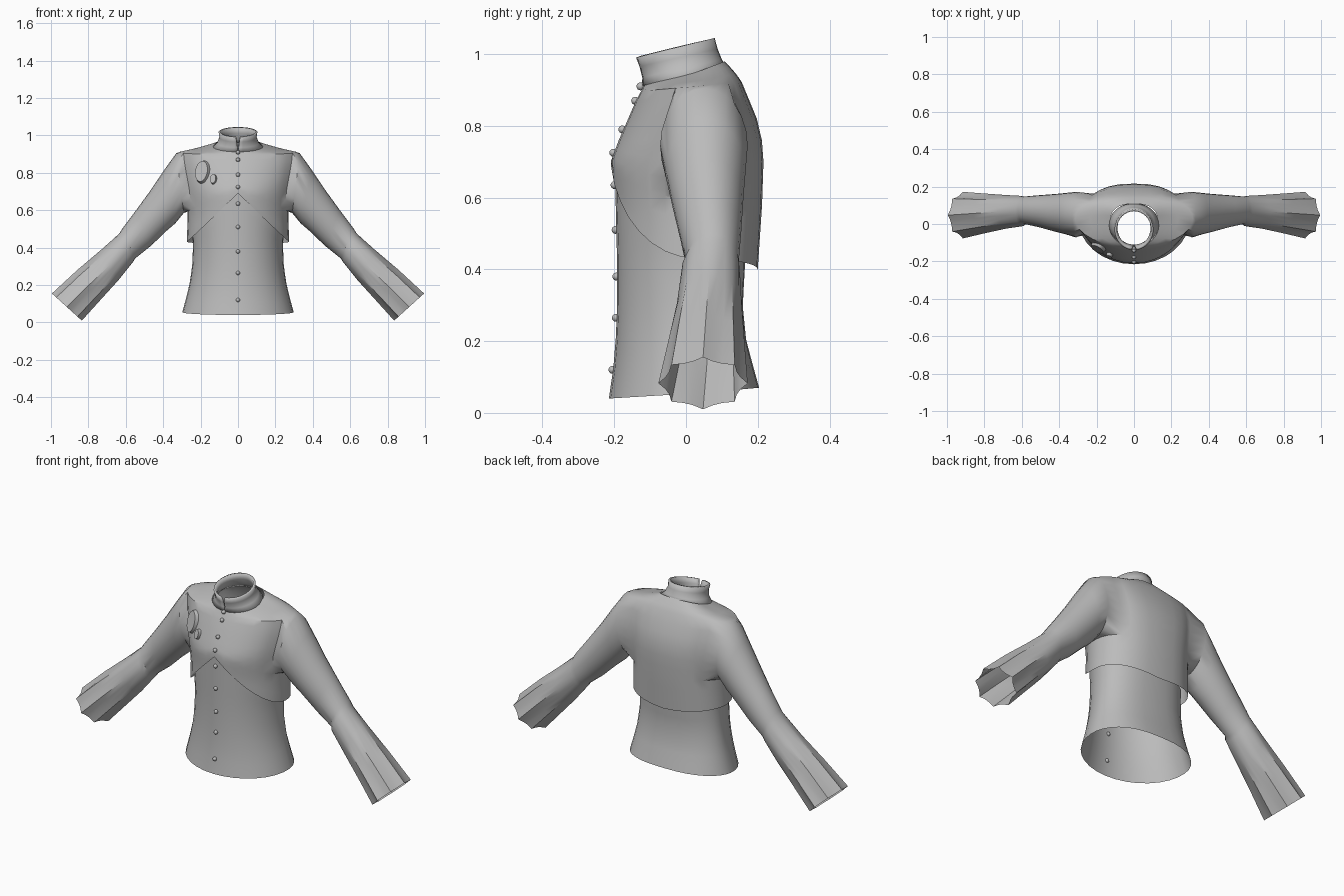
import bpy, bmesh, math
from mathutils import Vector

if "Cube" in bpy.data.objects:
    bpy.data.objects.remove(bpy.data.objects["Cube"])

cloth = bpy.data.materials.new("grey_cloth")
cloth.use_nodes = True
GREY = (0.5, 0.5, 0.5, 1)
cloth.diffuse_color = GREY
cloth.node_tree.nodes["Principled BSDF"].inputs["Base Color"].default_value = GREY

# Body profiles: height, half width, front y, back y
JACKET = [(.40, .275, -.195, .20), (.58, .268, -.20, .212), (.70, .28, -.21, .216),
          (.78, .295, -.18, .21), (.85, .31, -.147, .188), (.91, .315, -.125, .155),
          (.93, .21, -.12, .135), (.95, .125, -.115, .108)]
SHIRT = [(.04, .302, -.215, .212), (.12, .28, -.203, .19), (.20, .26, -.196, .168),
         (.30, .245, -.192, .158), (.42, .24, -.192, .165), (.75, .265, -.20, .18)]
HALF = 16
MID_Y = .03


def sample(profile, z):
    if z <= profile[0][0]:
        return profile[0][1:]
    for lo, hi in zip(profile, profile[1:]):
        if z <= hi[0]:
            f = (z - lo[0]) / (hi[0] - lo[0])
            return [a + (b - a) * f for a, b in zip(lo[1:], hi[1:])]
    return profile[-1][1:]


def body_point(profile, t, z):
    a, front, back = sample(profile, z)
    s, c = abs(math.sin(t)), math.cos(t)
    if s < 1e-6:
        s = 0
    x = a * s ** (1 if c > 0 else .78)
    y = MID_Y + (front - MID_Y) * c if c > 0 else MID_Y - (back - MID_Y) * c
    return Vector((x, y, z))


def hem(t):
    s = abs(math.sin(t))
    return .69 - .26 * s if math.cos(t) > 0 else .40 + .03 * s


def link_rows(bm, rows, closed=False, skip=lambda r, c: False):
    for r in range(len(rows) - 1):
        n = len(rows[r])
        for c in range(n if closed else n - 1):
            if not skip(r, c):
                d = (c + 1) % n
                bm.faces.new((rows[r][c], rows[r][d], rows[r + 1][d], rows[r + 1][c]))


def finish(bm, name, mirror=False, angle=40):
    bmesh.ops.recalc_face_normals(bm, faces=bm.faces)
    mesh = bpy.data.meshes.new(name)
    bm.to_mesh(mesh)
    bm.free()
    ob = bpy.data.objects.new(name, mesh)
    bpy.context.collection.objects.link(ob)
    mesh.materials.append(cloth)
    if mirror:
        ob.modifiers.new("Mirror", 'MIRROR')
    bpy.ops.object.select_all(action='DESELECT')
    ob.select_set(True)
    bpy.context.view_layer.objects.active = ob
    bpy.ops.object.shade_smooth_by_angle(angle=math.radians(angle))
    return ob


angles = [math.pi * i / HALF for i in range(HALF + 1)]

# Cropped jacket with an armhole left open for the sleeve
bm = bmesh.new()
heights = [.40, .46, .52, .58, .64, .70, .76, .82, .87, .91, .925, .94, .95]
rows = []
for z in heights:
    row = []
    for t in angles:
        h = z
        if z < .76:
            h = hem(t) + (z - .40) / .36 * (.76 - hem(t))
        p = body_point(JACKET, t, h)
        if z > .88:
            p.z -= .03 * math.cos(t) * (z - .88) / .07
        row.append(bm.verts.new(p))
    rows.append(row)
C0, C1, R0, R1 = 6, 12, 3, 9
link_rows(bm, rows, skip=lambda r, c: R0 <= r < R1 and C0 <= c < C1)

# Sleeve grown from the armhole: top x, top z, bottom x, bottom z, front y, back y
SLEEVE = [(.33, .905, .29, .585, -.072, .172), (.395, .815, .335, .53, -.055, .166),
          (.465, .71, .385, .487, -.04, .16), (.545, .60, .465, .41, -.018, .154),
          (.62, .50, .55, .342, .0, .147), (.635, .475, .56, .325, -.012, .15),
          (.73, .39, .64, .225, -.025, .155), (.86, .28, .74, .115, -.05, .163),
          (.995, .155, .835, .01, -.077, .172)]
loop = ([rows[R0][c] for c in range(C0, C1)] + [rows[r][C1] for r in range(R0, R1)]
        + [rows[R1][c] for c in range(C1, C0, -1)] + [rows[r][C0] for r in range(R1, R0, -1)])
rings = [loop]
for k, (tx, tz, bx, bz, yf, yb) in enumerate(SLEEVE):
    ring = []
    flare = max(0, k - 5) / 3
    for i in range(len(loop)):
        phi = math.radians(225) + math.tau * i / len(loop)
        r = 1 if i % 3 == 0 else 1 - .13 * flare     # scalloped cuff
        u, v = r * math.cos(phi), r * math.sin(phi)
        ring.append(bm.verts.new(((tx + bx) / 2 + v * (tx - bx) / 2,
                                  (yf + yb) / 2 + u * (yb - yf) / 2,
                                  (tz + bz) / 2 + v * (tz - bz) / 2)))
    rings.append(ring)
link_rows(bm, rings, closed=True)
finish(bm, "jacket", mirror=True)

# Fitted shirt flaring to an open hem
bm = bmesh.new()
rows = []
for k in range(9):
    row = []
    for t in angles:
        low = .055 - .015 * math.cos(t)
        row.append(bm.verts.new(body_point(SHIRT, t, low + (hem(t) + .03 - low) * k / 8)))
    rows.append(row)
link_rows(bm, rows)
finish(bm, "shirt", mirror=True)

# Standing collar, split at the front: half width, front y, front z, back y, back z, half gap
COLLAR = [(.135, -.122, .912, .112, .965, .0), (.112, -.122, .935, .10, .985, .004),
          (.10, -.13, .965, .088, 1.015, .008), (.104, -.14, .99, .08, 1.045, .013)]
bm = bmesh.new()
rows = []
for a, yf, zf, yb, zb, gap in COLLAR:
    row = []
    for i in range(33):
        t = gap / a + (math.tau - 2 * gap / a) * i / 32
        f = (1 - math.cos(t)) / 2
        row.append(bm.verts.new((a * math.sin(t), yf + (yb - yf) * f, zf + (zb - zf) * f)))
    rows.append(row)
link_rows(bm, rows)
collar = finish(bm, "collar")
thick = collar.modifiers.new("Solidify", 'SOLIDIFY')
thick.thickness = .012


def front_point(x, z):
    profile = JACKET if z > .69 - .96 * abs(x) else SHIRT
    return body_point(profile, math.asin(abs(x) / sample(profile, z)[0]), z).y


def outward(x, z):
    e = .01
    dx = (front_point(x + e, z) - front_point(x - e, z)) / (2 * e)
    dz = (front_point(x, z + e) - front_point(x, z - e)) / (2 * e)
    return Vector((dx, -1, dz)).normalized()


# Row of small round buttons
for i, z in enumerate([.91, .87, .79, .725, .635, .51, .38, .265, .12]):
    bm = bmesh.new()
    bmesh.ops.create_uvsphere(bm, u_segments=12, v_segments=8, radius=.011)
    ob = finish(bm, "button_%d" % (i + 1))
    ob.location = (0, front_point(0, z) - .002, z)

# Two oval badges on the right chest
for name, x, z, rx, rz in [("large_badge", -.19, .805, .042, .064),
                           ("small_badge", -.13, .765, .018, .028)]:
    bm = bmesh.new()
    bmesh.ops.create_cone(bm, cap_ends=True, segments=32, radius1=1, radius2=.88, depth=.02)
    bmesh.ops.scale(bm, vec=(rx, rz, 1), verts=bm.verts)
    ob = finish(bm, name, angle=30)
    n = outward(x, z)
    ob.location = Vector((x, front_point(x, z), z)) + n * .004
    ob.rotation_euler = n.to_track_quat('Z', 'Y').to_euler()
